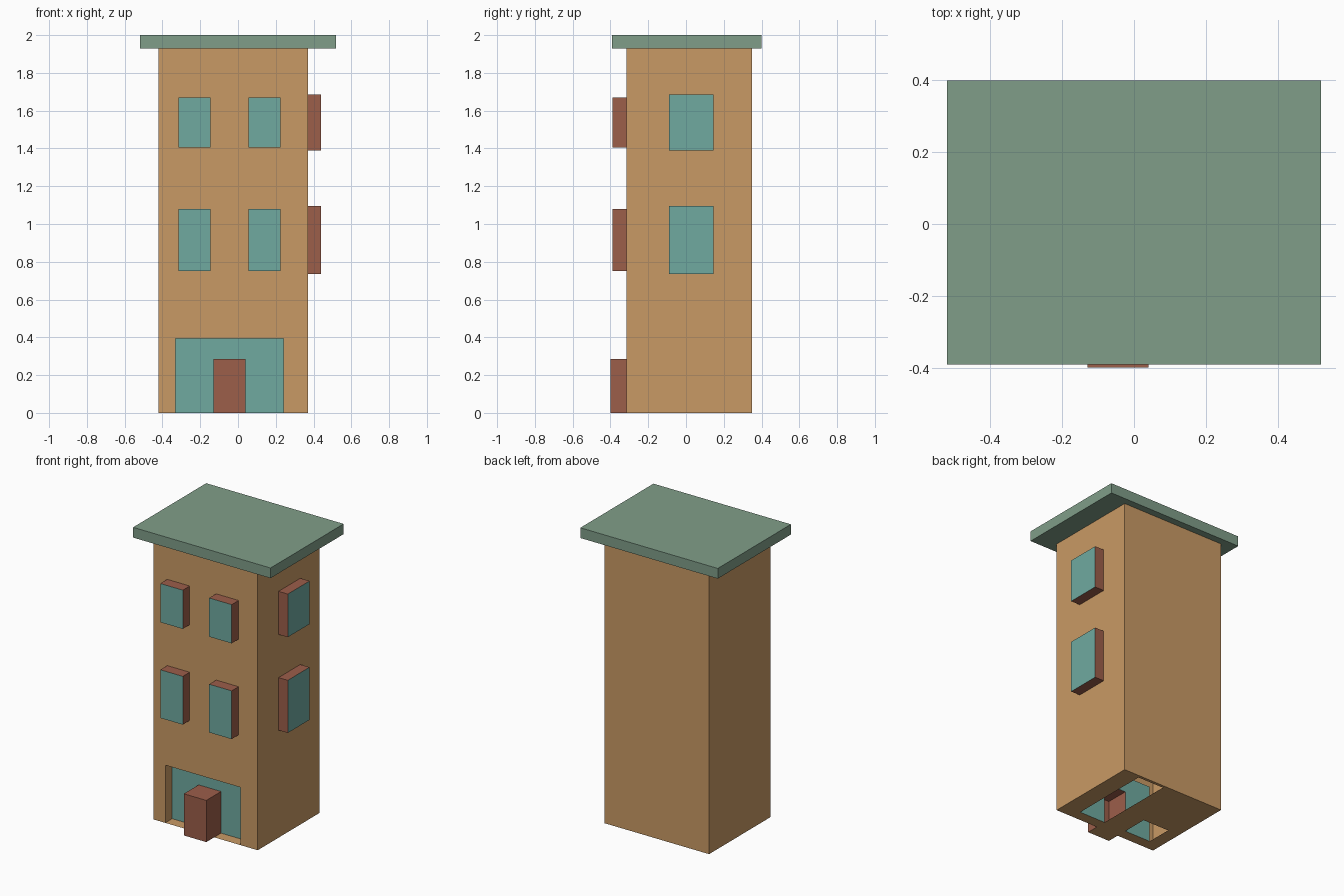
import bpy, bmesh

if "Cube" in bpy.data.objects:
    bpy.data.objects.remove(bpy.data.objects["Cube"])

def material(name, r, g, b):
    lin = [((c / 255 + 0.055) / 1.055) ** 2.4 for c in (r, g, b)]
    m = bpy.data.materials.new(name)
    m.diffuse_color = (*lin, 1)
    m.use_nodes = True
    m.node_tree.nodes["Principled BSDF"].inputs["Base Color"].default_value = m.diffuse_color
    return m

TAN = material("tan_wall", 201, 154, 101)
TEAL = material("teal_glass", 112, 170, 160)
BRICK = material("brick_red", 156, 94, 74)
GREEN = material("green_roof", 128, 158, 137)

def quad(bm, pts, mat=0):
    f = bm.faces.new([bm.verts.new(p) for p in pts])
    f.material_index = mat

def panel(bm, place, area, holes=(), mat=0):
    """Flat rectangle (u0, u1, v0, v1) with rectangular holes; place maps u, v to space."""
    us = sorted({u for r in (area, *holes) for u in r[:2]})
    vs = sorted({v for r in (area, *holes) for v in r[2:]})
    for a, b in zip(us, us[1:]):
        for c, d in zip(vs, vs[1:]):
            u, v = (a + b) / 2, (c + d) / 2
            if not any(h[0] < u < h[1] and h[2] < v < h[3] for h in holes):
                quad(bm, [place(a, c), place(b, c), place(b, d), place(a, d)], mat)

def sleeve(bm, place, rect, d0, d1, mat=0, bottom=True):
    """Side faces joining a rectangle at depth d0 to the same one at depth d1."""
    a, b, c, d = rect
    loop = [(a, c), (a, d), (b, d), (b, c)]
    for i in range(4 if bottom else 3):
        p, q = loop[i], loop[(i + 1) % 4]
        quad(bm, [place(*p, d0), place(*q, d0), place(*q, d1), place(*p, d1)], mat)

def finish(bm, name, mats):
    me = bpy.data.meshes.new(name)
    bmesh.ops.remove_doubles(bm, verts=bm.verts, dist=0.0005)
    bm.to_mesh(me)
    bm.free()
    for m in mats:
        me.materials.append(m)
    bpy.context.collection.objects.link(bpy.data.objects.new(name, me))

def front(u, v, d):
    return (u, d, v)

def side(u, v, d):
    return (d, u, v)

X0, X1, Y0, Y1, H = -0.42, 0.37, -0.315, 0.35, 1.93
GLASS_Y, DOOR_Y = -0.24, -0.40
shop = (-0.33, 0.24, 0.0, 0.395)
door = (-0.13, 0.04, 0.0, 0.285)
front_windows = [(a, a + 0.17, *z) for a in (-0.315, 0.055)
                 for z in ((0.75, 1.08), (1.405, 1.67))]
side_windows = [(-0.09, 0.145, *z) for z in ((0.735, 1.095), (1.39, 1.685))]

# Building shell: four walls, pierced by the windows and shop front
bm = bmesh.new()
panel(bm, lambda u, v: (u, Y0, v), (X0, X1, 0, H), [shop, *front_windows])
panel(bm, lambda u, v: (X1, u, v), (Y0, Y1, 0, H), side_windows)
panel(bm, lambda u, v: (-u, Y1, v), (-X1, -X0, 0, H))
panel(bm, lambda u, v: (X0, -u, v), (-Y1, -Y0, 0, H))
sleeve(bm, front, shop, Y0, GLASS_Y, bottom=False)
# Base with two openings and a strip running under the door
panel(bm, lambda u, v: (u, -v, 0), (X0, X1, -Y1, -Y0),
      [(door[1], shop[1], -0.33, -GLASS_Y), (shop[0], door[0], 0.06, -GLASS_Y)])
panel(bm, lambda u, v: (u, -v, 0), (door[0], door[1], -Y0, -DOOR_Y))
finish(bm, "building_walls", [TAN])

# Recessed shop glass with an opening for the door
bm = bmesh.new()
panel(bm, lambda u, v: (u, GLASS_Y, v), shop, [door])
finish(bm, "shop_glass", [TEAL])

# Projecting door
bm = bmesh.new()
sleeve(bm, front, door, GLASS_Y, DOOR_Y, bottom=False)
panel(bm, lambda u, v: (u, DOOR_Y, v), door)
bmesh.ops.recalc_face_normals(bm, faces=bm.faces)
finish(bm, "door", [BRICK])

# Box windows: brick sides, glass front
for name, place, rects, d0, d1 in (("front_window", front, front_windows, Y0, -0.39),
                                   ("side_window", side, side_windows, X1, 0.44)):
    for r in rects:
        bm = bmesh.new()
        sleeve(bm, place, r, d0, d1)
        panel(bm, lambda u, v: place(u, v, d1), r, mat=1)
        bmesh.ops.remove_doubles(bm, verts=bm.verts, dist=0.0005)
        bmesh.ops.recalc_face_normals(bm, faces=bm.faces)
        finish(bm, name, [BRICK, TEAL])

# Overhanging roof slab
bpy.ops.mesh.primitive_cube_add(size=1, location=(0, 0.004, 1.965))
roof = bpy.context.object
roof.name = "roof_slab"
roof.scale = (1.04, 0.79, 0.07)
roof.data.materials.append(GREEN)
